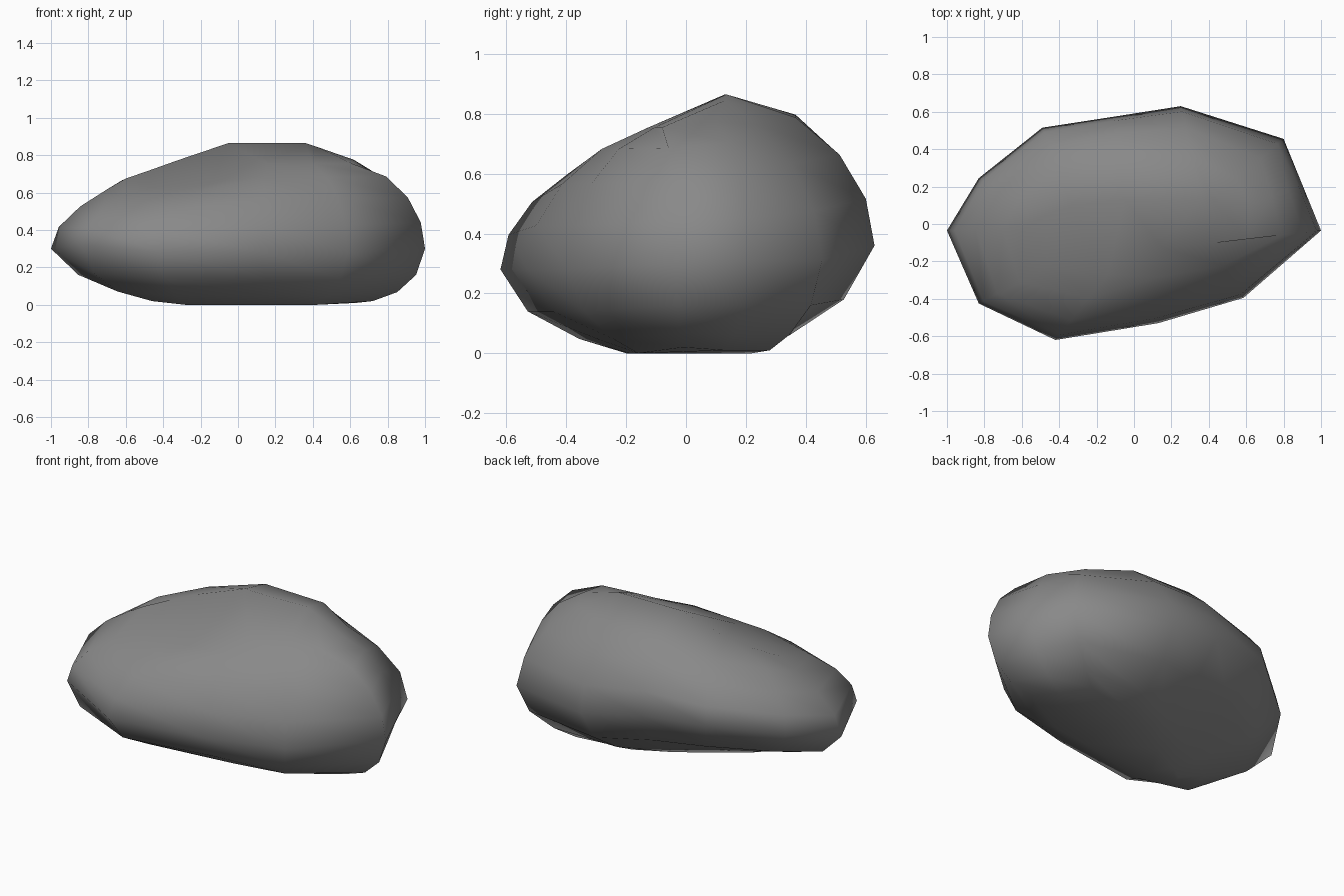
import bpy, bmesh, math

# Each column of the boulder, clockwise from the left end:
# widest point, top rim point, bottom rim point, (upper, lower) curve exponents
COLUMNS = [
    ((-1.00, -0.035, 0.30), (-0.60, -0.03, 0.675), (-0.46, -0.17, 0.02), (2.2, 2.2)),
    ((-0.83, 0.245, 0.37), (-0.47, 0.05, 0.72), (-0.36, -0.10, 0.01), (1.4, 2.7)),
    ((-0.49, 0.515, 0.44), (-0.33, 0.10, 0.77), (-0.15, 0.02, 0.0), (1.2, 2.9)),
    ((-0.10, 0.575, 0.42), (-0.05, 0.13, 0.865), (0.00, 0.12, 0.0), (1.0, 2.6)),
    ((0.25, 0.63, 0.36), (0.36, 0.135, 0.865), (0.20, 0.22, 0.0), (1.2, 2.0)),
    ((0.80, 0.455, 0.31), (0.42, 0.13, 0.845), (0.53, 0.28, 0.01), (1.7, 1.7)),
    ((0.90, 0.21, 0.31), (0.62, 0.10, 0.775), (0.63, 0.13, 0.01), (1.4, 1.5)),
    ((1.00, -0.035, 0.30), (0.61, -0.08, 0.755), (0.72, -0.01, 0.02), (1.2, 1.3)),
    ((0.585, -0.395, 0.28), (0.40, -0.105, 0.755), (0.42, -0.16, 0.0), (1.4, 1.8)),
    ((0.13, -0.53, 0.28), (0.15, -0.125, 0.755), (0.20, -0.19, 0.0), (1.5, 2.0)),
    ((-0.42, -0.62, 0.28), (-0.14, -0.27, 0.655), (-0.28, -0.20, 0.0), (1.6, 1.7)),
    ((-0.83, -0.425, 0.32), (-0.46, -0.23, 0.625), (-0.46, -0.20, 0.02), (1.4, 1.2)),
]
# Angles from the bottom rim through the widest line to the top rim
LEVELS = [-90, -56, -30, 0, 18, 37, 58, 90]


def column_point(col, deg):
    """Point on a column's rounded profile at the given angle."""
    mid, top, bottom, (up, down) = col
    rim, power = (top, up) if deg > 0 else (bottom, down)
    a = math.radians(abs(deg))
    c = max(math.cos(a), 0.0) ** power
    s = math.sin(a)
    return (rim[0] + (mid[0] - rim[0]) * c,
            rim[1] + (mid[1] - rim[1]) * c,
            mid[2] + (rim[2] - mid[2]) * s)


# Boulder body: stacked rings joined by quads
bm = bmesh.new()
rings = [[bm.verts.new(column_point(c, d)) for c in COLUMNS] for d in LEVELS]
n = len(COLUMNS)
for lo, hi in zip(rings, rings[1:]):
    for i in range(n):
        j = (i + 1) % n
        bm.faces.new((lo[i], lo[j], hi[j], hi[i]))

# Top and bottom caps
caps = [bm.faces.new(rings[0]), bm.faces.new(rings[-1])]
bmesh.ops.triangulate(bm, faces=caps)
bmesh.ops.recalc_face_normals(bm, faces=bm.faces)
for f in bm.faces:
    f.smooth = True

mesh = bpy.data.meshes.new("boulder")
bm.to_mesh(mesh)
bm.free()
boulder = bpy.data.objects.new("boulder", mesh)
bpy.context.collection.objects.link(boulder)

stone = bpy.data.materials.new("grey stone")
stone.diffuse_color = (0.25, 0.25, 0.25, 1)
mesh.materials.append(stone)
